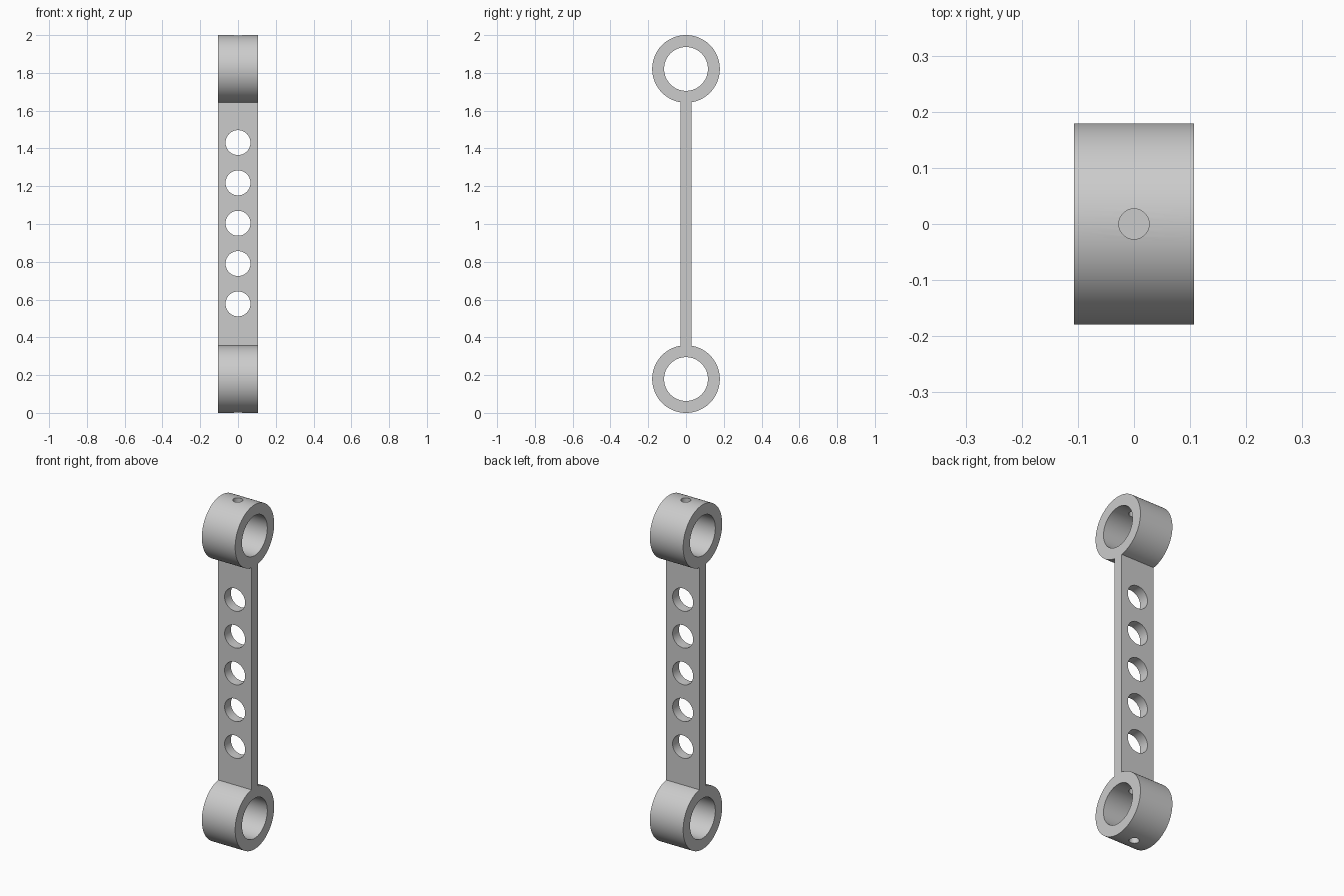
import bpy
import math

cube = bpy.data.objects.get("Cube")
if cube:
    bpy.data.objects.remove(cube, do_unlink=True)

# Main dimensions
HALF_WIDTH = 0.107
RING_R, BORE_R = 0.179, 0.116
ROD_THICK = 0.058
RING_Z = (RING_R, 2 - RING_R)

grey = bpy.data.materials.new("light_grey")
grey.use_nodes = True
colour = (0.6, 0.6, 0.6, 1)
grey.diffuse_color = colour
grey.node_tree.nodes["Principled BSDF"].inputs["Base Color"].default_value = colour


def cylinder(name, radius, length, z, axis, sides=96):
    rotation = {"x": (0, math.pi / 2, 0), "y": (math.pi / 2, 0, 0), "z": (0, 0, 0)}[axis]
    bpy.ops.mesh.primitive_cylinder_add(vertices=sides, radius=radius, depth=length,
                                        location=(0, 0, z), rotation=rotation)
    obj = bpy.context.object
    obj.name = name
    obj.data.materials.append(grey)
    return obj


def combine(target, other, operation):
    mod = target.modifiers.new(operation.lower(), "BOOLEAN")
    mod.operation, mod.solver, mod.object = operation, "EXACT", other
    bpy.context.view_layer.objects.active = target
    bpy.ops.object.modifier_apply(modifier=mod.name)
    bpy.data.objects.remove(other, do_unlink=True)


# Flat strut between the rings, its ends buried in the ring walls
bpy.ops.mesh.primitive_cube_add(size=1, location=(0, 0, 1))
link = bpy.context.object
link.name = "link_arm"
link.scale = (2 * HALF_WIDTH, ROD_THICK, RING_Z[1] - RING_Z[0] - 2 * BORE_R - 0.06)
bpy.ops.object.transform_apply(location=True, rotation=True, scale=True)
link.data.materials.append(grey)

# End rings
for z in RING_Z:
    combine(link, cylinder("end_ring", RING_R, 2 * HALF_WIDTH, z, "x"), "UNION")

# Ring bores, and pin holes through both walls of each ring
for z in RING_Z:
    combine(link, cylinder("ring_bore", BORE_R, 1, z, "x"), "DIFFERENCE")
    outward = -1 if z < 1 else 1
    combine(link, cylinder("pin_hole", 0.027, 2 * RING_R + 0.1, z + outward * 0.05, "z", 48),
            "DIFFERENCE")

# Row of lightening holes
for i in range(-2, 3):
    combine(link, cylinder("strut_hole", 0.066, 1, 1.004 + i * 0.2135, "y", 64), "DIFFERENCE")

bpy.ops.object.select_all(action="DESELECT")
link.select_set(True)
bpy.context.view_layer.objects.active = link
bpy.ops.object.shade_smooth_by_angle(angle=math.radians(30))
